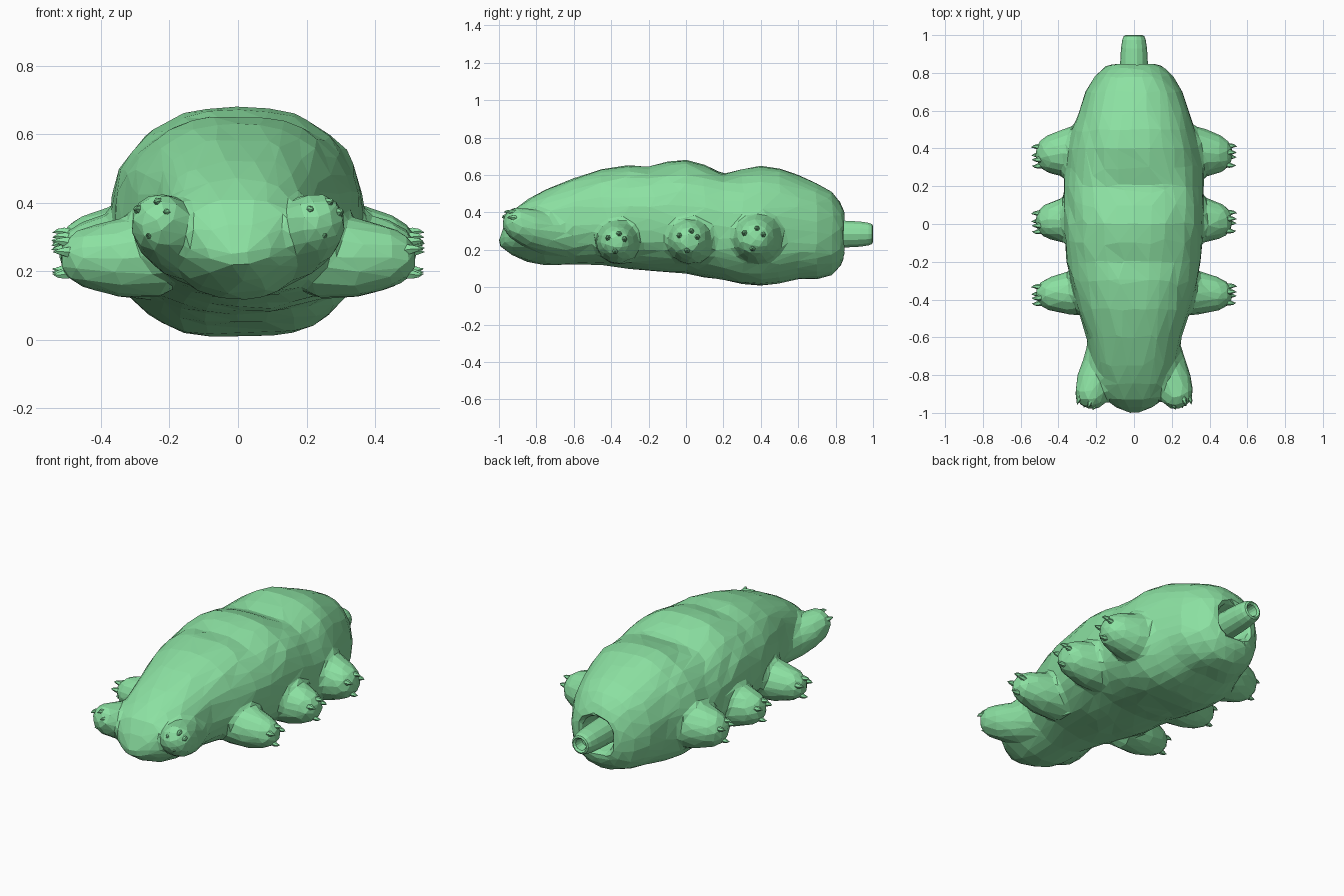
import bpy, bmesh, math, random
from mathutils import Vector

if "Cube" in bpy.data.objects:
    bpy.data.objects.remove(bpy.data.objects["Cube"])

random.seed(4)
green = bpy.data.materials.new("green_skin")
green.diffuse_color = (0.26, 0.75, 0.36, 1)
green.use_nodes = True
green.node_tree.nodes["Principled BSDF"].inputs["Base Color"].default_value = green.diffuse_color


def loft(name, rings):
    """Skin a list of equal-length vertex rings and cap both ends."""
    bm = bmesh.new()
    loops = [[bm.verts.new(p) for p in ring] for ring in rings]
    n = len(loops[0])
    for a, b in zip(loops, loops[1:]):
        for i in range(n):
            j = (i + 1) % n
            bm.faces.new((a[i], a[j], b[j], b[i]))
    bm.faces.new(loops[0])
    bm.faces.new(loops[-1])
    bmesh.ops.recalc_face_normals(bm, faces=bm.faces)
    mesh = bpy.data.meshes.new(name)
    bm.to_mesh(mesh)
    bm.free()
    mesh.materials.append(green)
    ob = bpy.data.objects.new(name, mesh)
    bpy.context.collection.objects.link(ob)
    return ob


def tube(name, stations, sides=16):
    """Round limb through (centre, radius) stations; rings face the overall axis."""
    axis = (stations[-1][0] - stations[0][0]).normalized()
    q = axis.to_track_quat('Z', 'Y')
    rings = []
    for c, r in stations:
        rings.append([c + q @ Vector((r * math.cos(t), r * math.sin(t), 0))
                      for t in (2 * math.pi * i / sides for i in range(sides))])
    return loft(name, rings)


def power(v, e):
    return math.copysign(abs(v) ** e, v)


def body_ring(y, w, zb, zt, dip=0, sides=32):
    mid = zb + 0.48 * (zt - zb)
    jit = .006 if -.95 < y < .8 else 0
    low = 1.0 if y < -.5 else .85          # chin is more tapered than the belly
    groove = .018 if .15 < y < .7 else 0   # shallow belly groove
    ring = []
    for i in range(sides):
        t = 2 * math.pi * i / sides
        c, s = math.cos(t), math.sin(t)
        e = 0.88 if s > 0 else low
        h = zt - mid if s > 0 else mid - zb
        z = mid + h * power(s, e)
        z += -dip * s ** 6 if s > 0 else groove * s ** 30
        ring.append(Vector((w * power(c, e) + random.uniform(-jit, jit), y,
                            z + random.uniform(-jit, jit) * .7)))
    return ring


# Body: y, half width, bottom z, top z, back crease; last rows fold in as the mouth socket
profile = [
    (-1.0, .03, .22, .26), (-.97, .10, .20, .34), (-.93, .155, .175, .41),
    (-.85, .20, .135, .47), (-.75, .225, .113, .525), (-.6, .252, .12, .585),
    (-.45, .30, .12, .63), (-.3, .335, .10, .655), (-.2, .355, .088, .66, .016),
    (-.1, .365, .08, .672), (0, .368, .072, .683), (.1, .37, .052, .665, .01),
    (.2, .37, .025, .65, .048), (.3, .365, .004, .643, .01), (.4, .355, -.005, .651),
    (.5, .325, .008, .638), (.6, .29, .03, .60), (.7, .26, .045, .555),
    (.78, .21, .065, .51), (.825, .165, .11, .455), (.85, .125, .165, .405),
    (.84, .105, .18, .39), (.78, .095, .19, .38), (.73, .085, .20, .37),
]
body = loft("body", [body_ring(*row) for row in profile])

# Legs: base y, tip y, tip z, thickness scale
side_legs = [(.39, .36, .262, .97), (.03, .01, .25, .92), (-.36, -.375, .24, .83)]
leg_shape = [(.22, .145), (.35, .138), (.41, .120), (.455, .104),
             (.49, .083), (.512, .055), (.522, .02)]
rear_shape = [((.10, -.62, .29), .14), ((.165, -.76, .295), .115),
              ((.21, -.85, .32), .102), ((.236, -.92, .345), .086),
              ((.25, -.953, .355), .062), ((.256, -.97, .357), .025)]


def claws(name, tip, axis, spread):
    """Four small curved hooks around a foot."""
    ax = axis.normalized()
    q = ax.to_track_quat('Z', 'Y')
    for k, deg in enumerate((20, 70, 150, 265)):
        a = math.radians(deg)
        out = q @ Vector((math.cos(a), math.sin(a), 0))
        root = tip + out * spread - ax * .035
        tube(f"{name}_claw_{k + 1}", [
            (root, .021), (root + ax * .03 + out * .008, .014),
            (root + ax * .048 + out * .01, .008),
            (root + ax * .062 + out * .006, .001)], 6)


legs = []
for sx, side in ((1, "right"), (-1, "left")):
    for n, (y0, y1, z, k) in enumerate(side_legs):
        stations = []
        for x, r in leg_shape:
            f = (x - .22) / .30
            stations.append((Vector((sx * x, y0 + (y1 - y0) * f, z)), r * k))
        legs.append(tube(f"leg_{side}_{n + 1}", stations))
        claws(f"leg_{side}_{n + 1}", Vector((sx * .515, y1, z)),
              Vector((sx, -.05, 0)), .05 * k)
    stations = [(Vector((sx * x, y, z)), r) for (x, y, z), r in rear_shape]
    legs.append(tube(f"leg_{side}_end", stations))
    claws(f"leg_{side}_end", Vector((sx * .252, -.945, .355)),
          Vector((sx * .35, -1, .05)), .042)

# Fuse body and legs into one faceted skin
bpy.ops.object.select_all(action='DESELECT')
for ob in legs + [body]:
    ob.select_set(True)
bpy.context.view_layer.objects.active = body
bpy.ops.object.join()
remesh = body.modifiers.new("fuse", 'REMESH')
remesh.mode = 'VOXEL'
remesh.voxel_size = .016
smooth = body.modifiers.new("blend", 'SMOOTH')
smooth.factor = .5
smooth.iterations = 7
facet = body.modifiers.new("facets", 'DECIMATE')
facet.ratio = .04
bpy.ops.object.convert(target='MESH')
for p in body.data.polygons:
    p.use_smooth = False
if not body.data.materials:
    body.data.materials.append(green)

# Hollow mouth tube standing in the socket
tube("mouth_tube", [(Vector((0, y, .284)), r) for y, r in (
    (.70, .078), (.86, .073), (.93, .069), (.975, .062), (.995, .054),
    (1.0, .044), (.99, .034), (.94, .026))], 14)
